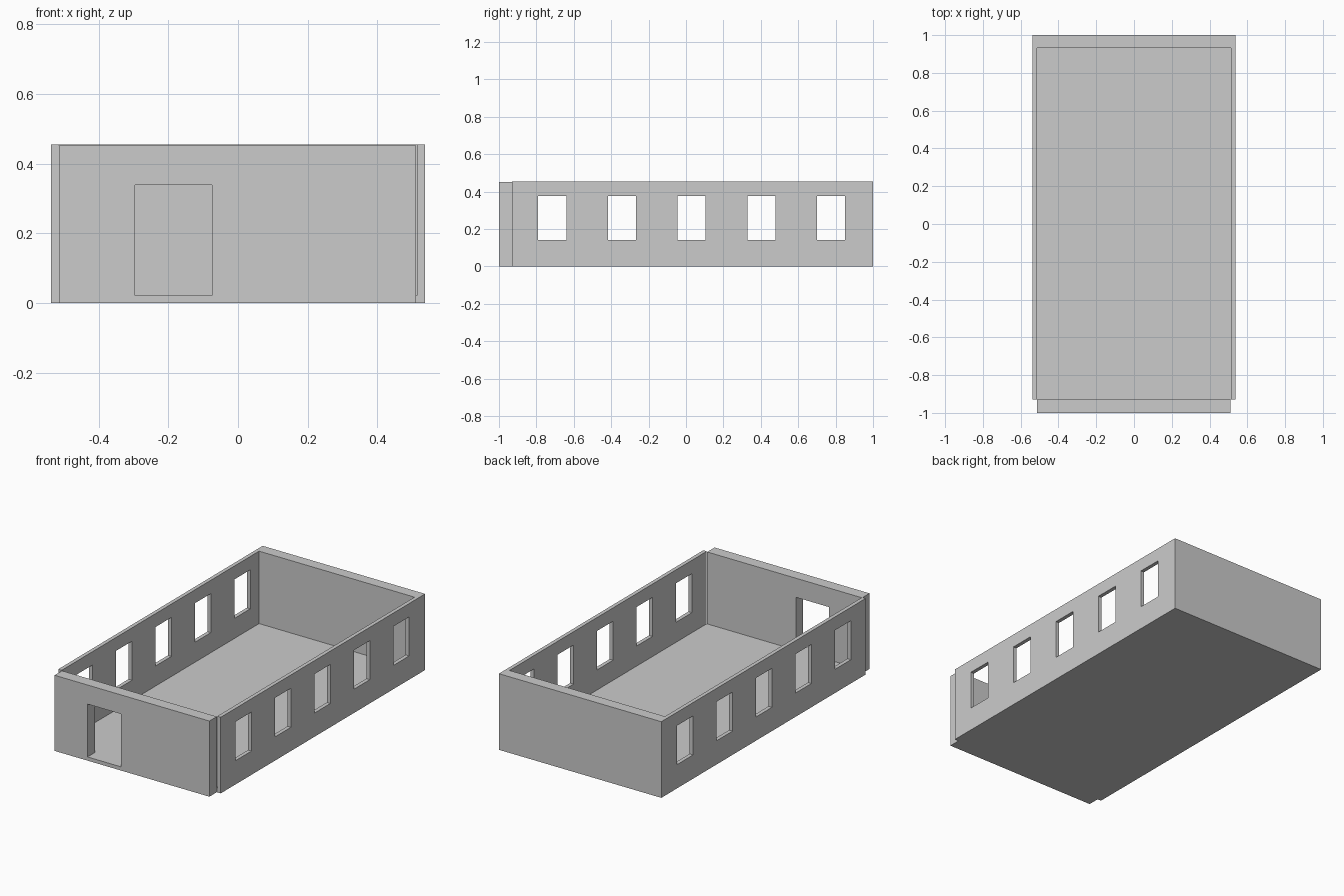
import bpy
import bmesh
from mathutils import Matrix, Vector

if "Cube" in bpy.data.objects:
    bpy.data.objects.remove(bpy.data.objects["Cube"])

HALF_W = 0.537      # outer half width
INNER_W = 0.514     # inner face of the side walls
FRONT, BACK = -0.93, 1.0
INNER_BACK = 0.933
FLOOR_TOP = 0.022
TOP = 0.455


def boxes(name, bounds):
    """One object made of boxes, each given as (low corner, high corner)."""
    bm = bmesh.new()
    for lo, hi in bounds:
        lo, hi = Vector(lo), Vector(hi)
        size = hi - lo
        m = Matrix.Translation((lo + hi) / 2) @ Matrix.Diagonal((*size, 1))
        bmesh.ops.create_cube(bm, size=1, matrix=m)
    mesh = bpy.data.meshes.new(name)
    bm.to_mesh(mesh)
    bm.free()
    obj = bpy.data.objects.new(name, mesh)
    bpy.context.collection.objects.link(obj)
    return obj


def cut(obj, cutter):
    mod = obj.modifiers.new("openings", 'BOOLEAN')
    mod.operation = 'DIFFERENCE'
    mod.solver = 'EXACT'
    mod.object = cutter
    bpy.context.view_layer.objects.active = obj
    bpy.ops.object.modifier_apply(modifier=mod.name)


# Floor slab and back wall
boxes("floor", [((-INNER_W, FRONT, 0), (INNER_W, INNER_BACK, FLOOR_TOP))])
boxes("back_wall", [((-INNER_W, INNER_BACK, 0), (INNER_W, BACK, TOP))])

# Side walls, each with five windows cut by one row of boxes
window_centers = [-0.715 + 0.3725 * i for i in range(5)]
window_cutter = boxes("window_cutter", [
    ((-1, y - 0.075, 0.142), (1, y + 0.075, 0.375)) for y in window_centers])
for name, side in (("left_wall", -1), ("right_wall", 1)):
    x0, x1 = sorted((side * INNER_W, side * HALF_W))
    cut(boxes(name, [((x0, FRONT, 0), (x1, BACK, TOP))]), window_cutter)

# Front wall, set forward of the side walls, with a doorway
door_cutter = boxes("door_cutter", [((-0.295, -1.2, FLOOR_TOP), (-0.075, -0.8, 0.338))])
front_wall = boxes("front_wall", [((-0.513, -1.0, 0), (0.511, FRONT, 0.452))])
cut(front_wall, door_cutter)

# The cutters are no longer needed
for cutter in (window_cutter, door_cutter):
    bpy.data.objects.remove(cutter)
